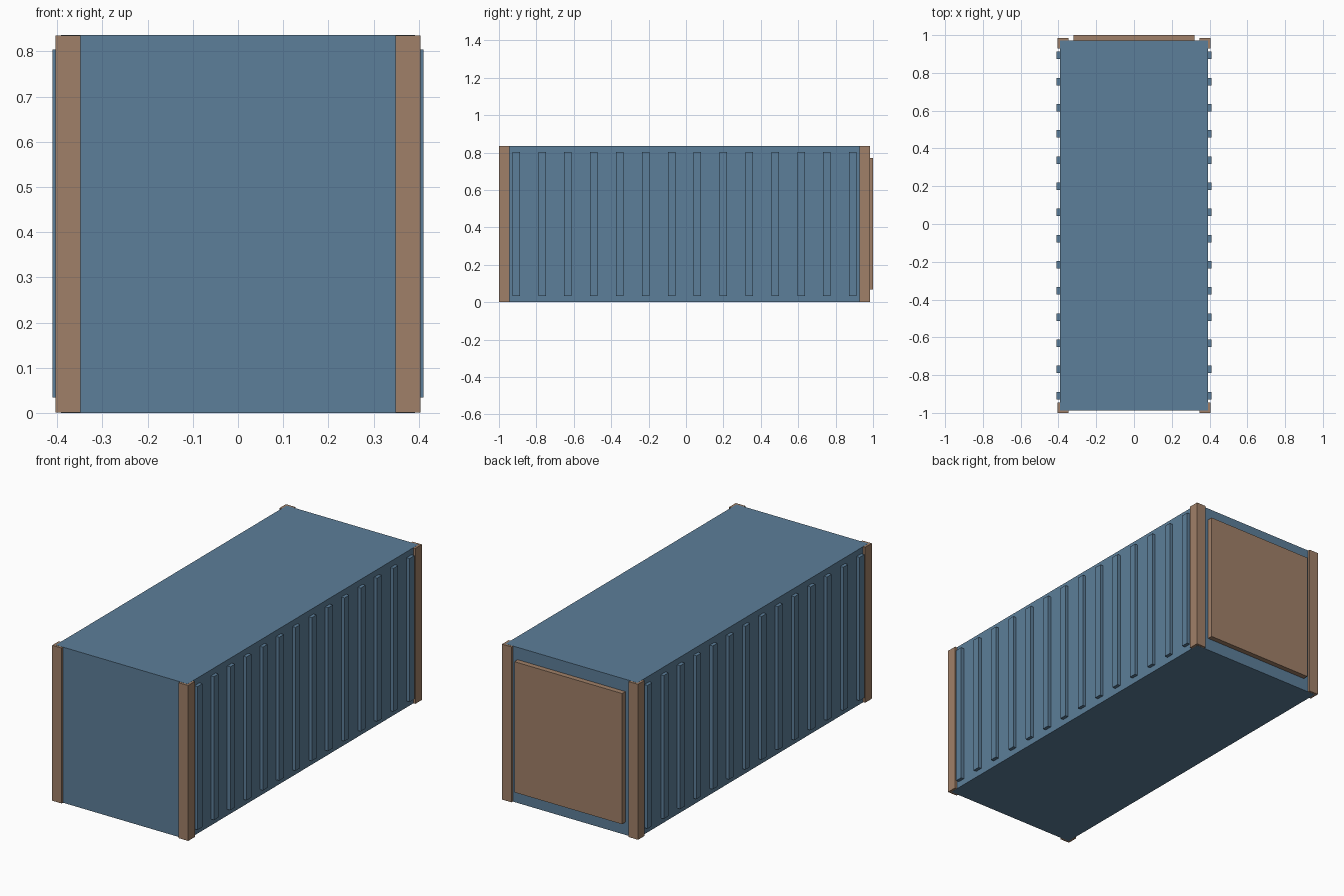
import bpy

# Remove the default object
cube = bpy.data.objects.get("Cube")
if cube:
    bpy.data.objects.remove(cube, do_unlink=True)


def make_material(name, color):
    mat = bpy.data.materials.new(name)
    mat.use_nodes = True
    mat.diffuse_color = color
    mat.node_tree.nodes["Principled BSDF"].inputs["Base Color"].default_value = color
    return mat


def box(name, x, y, z, mat):
    """Box spanning the given (min, max) ranges."""
    spans = (x, y, z)
    bpy.ops.mesh.primitive_cube_add(size=1)
    obj = bpy.context.object
    obj.name = name
    for v in obj.data.vertices:
        v.co = [lo + (c + 0.5) * (hi - lo) for c, (lo, hi) in zip(v.co, spans)]
    obj.data.materials.append(mat)
    return obj


def mirror(obj):
    obj.modifiers.new("Mirror", 'MIRROR')
    return obj


blue = make_material("steel blue", (0.107, 0.209, 0.319, 1))
brown = make_material("rust brown", (0.352, 0.216, 0.138, 1))

HEIGHT = 0.836
FRONT, BACK = -1.0, 0.984      # outer faces of the corner posts
MID = (FRONT + BACK) / 2
INSET = 0.012

# Container body
box("container_body", (-0.392, 0.392), (FRONT + INSET, BACK - INSET),
    (0, HEIGHT), blue)

# Corner posts, a hair shorter than the body so the roof and floor stay clean
POST = 0.056
for name, y in (("front_posts", (FRONT, FRONT + POST)),
                ("back_posts", (BACK - POST, BACK))):
    mirror(box(name, (0.404 - POST, 0.404), y, (0.0005, HEIGHT - 0.0005), brown))

# Vertical side ribs
ribs = box("side_ribs", (0.38, 0.41), (-0.908, -0.868), (0.034, 0.804), blue)
COUNT, SPACING = 14, 0.1385
start = MID - SPACING * (COUNT - 1) / 2 - 0.02
for v in ribs.data.vertices:
    v.co.y += start + 0.908
array = ribs.modifiers.new("Array", 'ARRAY')
array.count = COUNT
array.use_relative_offset = False
array.use_constant_offset = True
array.constant_offset_displace = (0, SPACING, 0)
mirror(ribs)

# Door panel on the back
box("back_door", (-0.32, 0.32), (BACK - 0.03, 1.0), (0.068, 0.77), brown)
